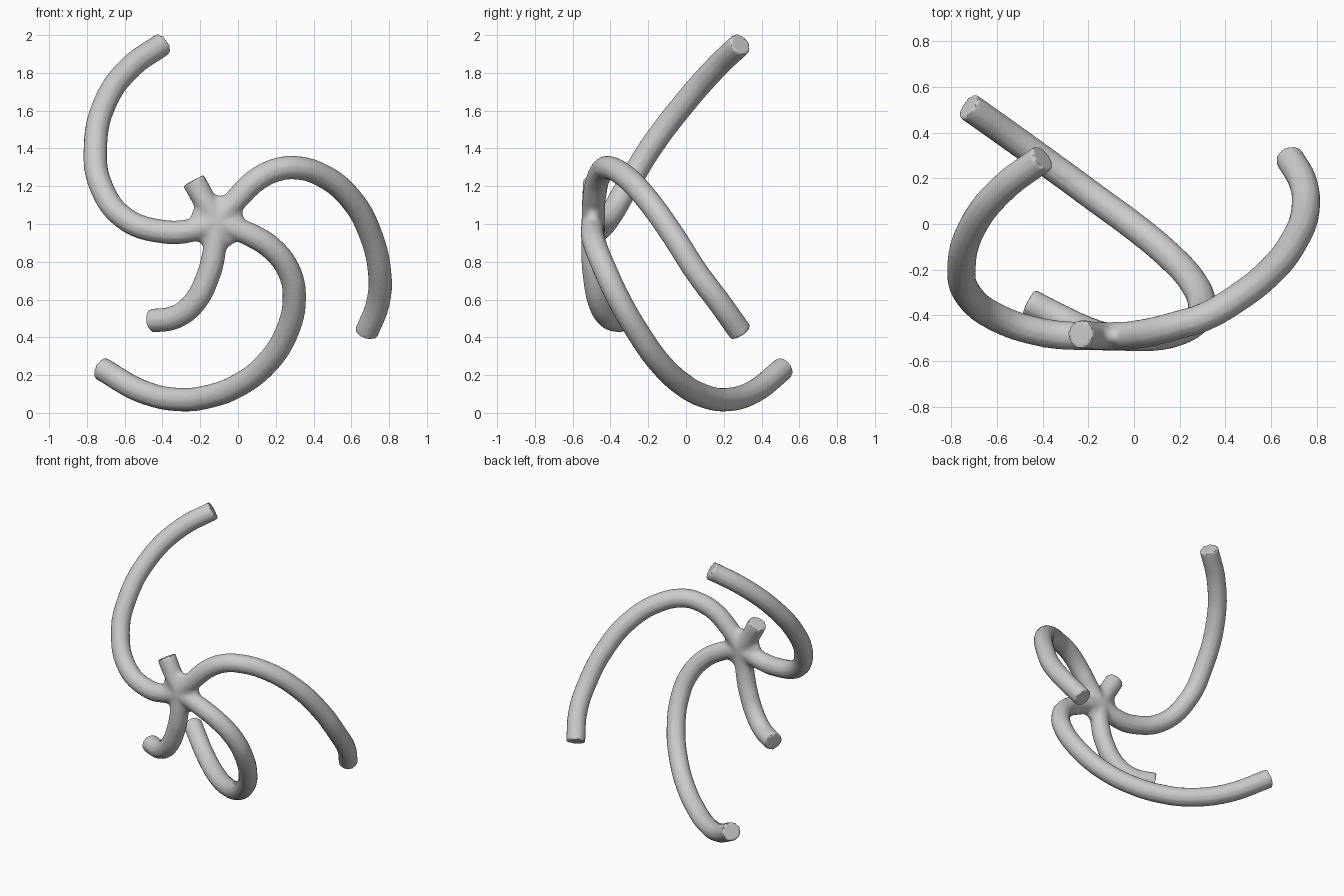
import bpy, bmesh
from mathutils import Vector, Matrix

if "Cube" in bpy.data.objects:
    bpy.data.objects.remove(bpy.data.objects["Cube"])

R = 0.063
HUB = Vector((-0.11, -0.492, 1.01))

# Centre lines of the five curled arms, each starting at the hub
arms = [
    [(-.25, -.49, .965), (-.4, -.475, .96), (-.6, -.41, 1.03), (-.725, -.31, 1.2),
     (-.755, -.19, 1.4), (-.7, 0, 1.65), (-.57, .16, 1.83), (-.4, .288, 1.952)],
    [(0, -.485, 1.14), (.1, -.467, 1.235), (.2, -.44, 1.285), (.3, -.41, 1.298), (.45, -.325, 1.255),
     (.6, -.205, 1.13), (.7, -.075, .95), (.75, .06, .74), (.74, .18, .58), (.68, .29, .425)],
    [(.06, -.495, .945), (.18, -.475, .87), (.27, -.425, .75), (.298, -.36, .61), (.255, -.25, .42),
     (.15, -.135, .26), (0, -.01, .145), (-.15, .1, .088), (-.3, .21, .07), (-.5, .355, .11), (-.725, .515, .235)],
    [(-.125, -.493, .86), (-.16, -.483, .72), (-.235, -.455, .58), (-.33, -.41, .508), (-.46, -.343, .487)],
    [(-.18, -.488, 1.13), (-.235, -.482, 1.23)],
]

curve = bpy.data.curves.new("arms", 'CURVE')
curve.dimensions = '3D'
curve.bevel_depth = R
curve.bevel_resolution = 4
curve.use_fill_caps = True
for pts in arms:
    pts = [HUB] + pts
    sp = curve.splines.new('BEZIER')
    sp.bezier_points.add(len(pts) - 1)
    for bp, p in zip(sp.bezier_points, pts):
        bp.co = p
        bp.handle_left_type = bp.handle_right_type = 'AUTO'
    sp.resolution_u = 8
tmp = bpy.data.objects.new("arm_paths", curve)
bpy.context.collection.objects.link(tmp)
bpy.context.view_layer.update()


def evaluated(ob):
    dg = bpy.context.evaluated_depsgraph_get()
    return bpy.data.meshes.new_from_object(ob.evaluated_get(dg))


# Closed tubes plus a flattened hub that webs the arm roots together
bm = bmesh.new()
bm.from_mesh(evaluated(tmp))
bmesh.ops.remove_doubles(bm, verts=bm.verts, dist=1e-4)
bmesh.ops.create_uvsphere(bm, u_segments=32, v_segments=16, radius=1,
                          matrix=Matrix.Translation(HUB) @ Matrix.Diagonal((.145, .056, .145, 1)))
bmesh.ops.recalc_face_normals(bm, faces=bm.faces)
mesh = bpy.data.meshes.new("raw")
bm.to_mesh(mesh)
bm.free()
bpy.data.objects.remove(tmp)

# Fuse everything into one skin
body = bpy.data.objects.new("spiral_arms", mesh)
bpy.context.collection.objects.link(body)
rm = body.modifiers.new("fuse", 'REMESH')
rm.mode = 'VOXEL'
rm.voxel_size = 0.011
bpy.context.view_layer.update()
fused = evaluated(body)
body.modifiers.clear()
body.data = fused

# Soften only the joints around the hub
vg = body.vertex_groups.new(name="hub")
for v in fused.vertices:
    d = (v.co - HUB).length
    if d < 0.21:
        vg.add([v.index], min(1, (0.21 - d) / 0.06), 'REPLACE')
sm = body.modifiers.new("fillet", 'SMOOTH')
sm.vertex_group = "hub"
sm.factor = 0.5
sm.iterations = 14

bpy.context.view_layer.objects.active = body
body.select_set(True)
bpy.ops.object.shade_smooth_by_angle(angle=0.7)
